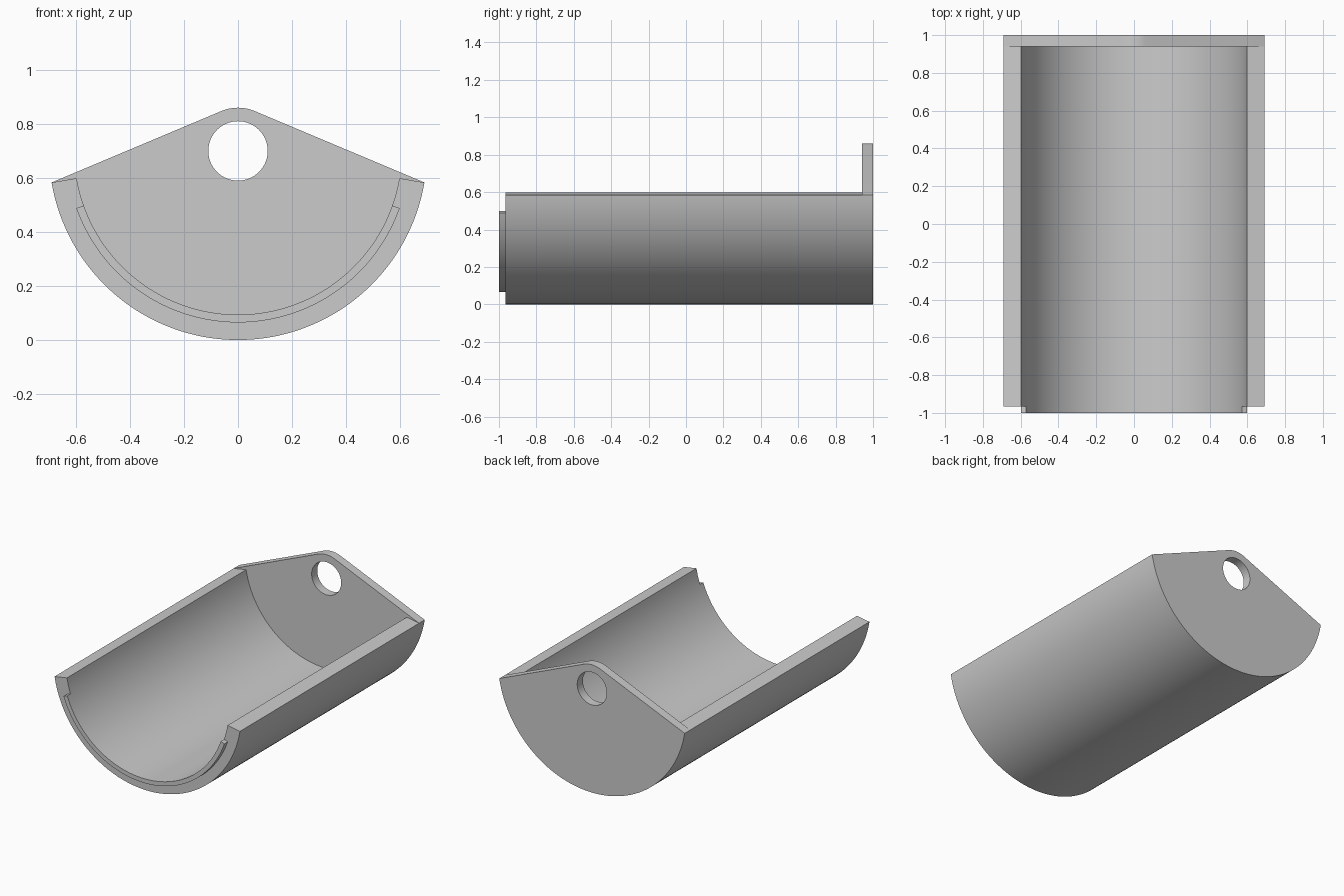
import bpy, bmesh
from math import radians, cos, sin, acos, degrees

if "Cube" in bpy.data.objects:
    bpy.data.objects.remove(bpy.data.objects["Cube"])

C = 0.70                                   # height of the common axis
R_OUT, R_LIP, R_IN = 0.70, 0.635, 0.606    # wall radii
R_TOP, R_HOLE = 0.16, 0.11                 # plate's rounded top and hole
RIM, LIP = -9.6, -19.5                     # end angles of wall and lip
Y_LIP, Y_FRONT, Y_PLATE, Y_BACK = -1.0, -0.965, 0.94, 1.0

bm = bmesh.new()


def span(a, b, n):
    return [a + (b - a) * i / n for i in range(n + 1)]


def arc(r, angles):
    return [(r * cos(radians(a)), C + r * sin(radians(a))) for a in angles]


def strip(p, yp, q, yq, closed=False):
    """Quads between two equally long (x, z) paths."""
    a = [bm.verts.new((x, yp, z)) for x, z in p]
    b = [bm.verts.new((x, yq, z)) for x, z in q]
    n = len(p)
    for i in range(n if closed else n - 1):
        j = (i + 1) % n
        bm.faces.new((a[i], a[j], b[j], b[i]))


def fill(y, *loops):
    """Flat face bounded by an outline and any holes."""
    edges = []
    for loop in loops:
        v = [bm.verts.new((x, y, z)) for x, z in loop]
        edges += [bm.edges.new((v[i - 1], v[i])) for i in range(len(v))]
    bmesh.ops.triangle_fill(bm, edges=edges, use_beauty=True, use_dissolve=False)


right = span(RIM, LIP, 5)
middle = span(LIP, -180 - LIP, 72)
left = span(-180 - LIP, -180 - RIM, 5)
full = right + middle[1:] + left[1:]
outer, inner = arc(R_OUT, full), arc(R_IN, full)

# Trough wall: outside, inside and the two top rims
strip(outer, Y_FRONT, outer, Y_PLATE)
strip(inner, Y_FRONT, inner, Y_PLATE)
for i in (0, -1):
    edge = [inner[i], outer[i]]
    strip(edge, Y_FRONT, edge, Y_PLATE)

# Front end of the wall, left open where the lip joins
strip(outer, Y_FRONT, arc(R_LIP, full), Y_FRONT)
for part in (right, left):
    strip(arc(R_LIP, part), Y_FRONT, arc(R_IN, part), Y_FRONT)

# Locating lip
lip_out, lip_in = arc(R_LIP, middle), arc(R_IN, middle)
strip(lip_out, Y_LIP, lip_out, Y_FRONT)
strip(lip_in, Y_LIP, lip_in, Y_FRONT)
strip(lip_out, Y_LIP, lip_in, Y_LIP)
for i in (0, -1):
    edge = [lip_in[i], lip_out[i]]
    strip(edge, Y_LIP, edge, Y_FRONT)

# End plate: straight sides tangent to the rounded top, with a hanging hole
tangent = RIM + degrees(acos(R_TOP / R_OUT))
top = arc(R_TOP, span(180 - tangent, tangent, 16))
hole = arc(R_HOLE, span(0, 360, 64)[:-1])
outline = outer + top
strip(outline, Y_PLATE, outline, Y_BACK, closed=True)
strip(hole, Y_PLATE, hole, Y_BACK, closed=True)
fill(Y_BACK, outline, hole)
fill(Y_PLATE, inner + [outer[-1]] + top + [outer[0]], hole)

# Weld everything into one closed body
bmesh.ops.remove_doubles(bm, verts=bm.verts[:], dist=1e-5)
bmesh.ops.recalc_face_normals(bm, faces=bm.faces[:])
mesh = bpy.data.meshes.new("trough_with_end_plate")
bm.to_mesh(mesh)
bm.free()
body = bpy.data.objects.new("trough_with_end_plate", mesh)
bpy.context.collection.objects.link(body)
bpy.context.view_layer.objects.active = body
body.select_set(True)
bpy.ops.object.shade_smooth_by_angle(angle=radians(30))
